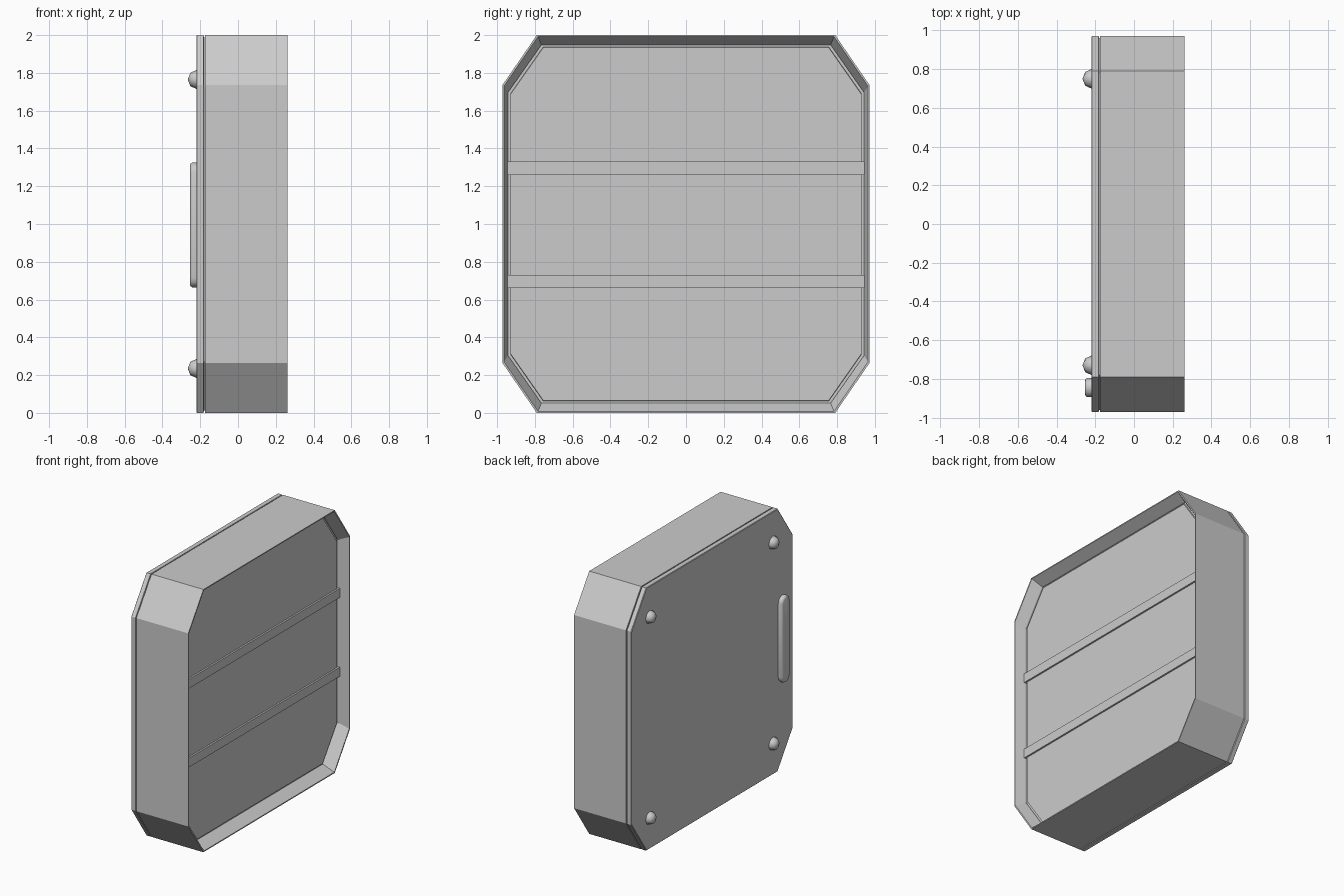
import bpy, bmesh, math
from mathutils import Matrix

if "Cube" in bpy.data.objects:
    bpy.data.objects.remove(bpy.data.objects["Cube"])

# Chamfered outline, half sizes in (y, z) around the centre at z = 1
OUTLINE = [(-0.79, -1), (0.79, -1), (0.972, -0.735), (0.972, 0.735),
           (0.79, 1), (-0.79, 1), (-0.972, 0.735), (-0.972, -0.735)]


def finish(name, bm):
    bmesh.ops.recalc_face_normals(bm, faces=bm.faces[:])
    mesh = bpy.data.meshes.new(name)
    bm.to_mesh(mesh)
    bm.free()
    obj = bpy.data.objects.new(name, mesh)
    bpy.context.collection.objects.link(obj)
    return obj


def smooth(obj, angle):
    bpy.ops.object.select_all(action='DESELECT')
    obj.select_set(True)
    bpy.context.view_layer.objects.active = obj
    bpy.ops.object.shade_smooth_by_angle(angle=math.radians(angle))


def loft(name, outline, sections, zc=1.0, yc=0.0):
    """Skin sections (x, y scale, z scale) of one outline, capped at both ends."""
    bm = bmesh.new()
    rings = [[bm.verts.new((x, yc + y * sy, zc + z * sz)) for y, z in outline]
             for x, sy, sz in sections]
    n = len(outline)
    for a, b in zip(rings, rings[1:]):
        for i in range(n):
            j = (i + 1) % n
            bm.faces.new((a[i], a[j], b[j], b[i]))
    bm.faces.new(rings[0])
    bm.faces.new(rings[-1])
    return finish(name, bm)


# Frame with a thin flared rim, a narrow seam and the recessed panel
loft("frame", OUTLINE, [
    (-0.185, 0.988, 0.988), (-0.175, 0.988, 0.988), (-0.175, 1, 1),
    (0.262, 1, 1), (0.262, 0.992, 0.992), (0.185, 0.969, 0.948),
    (0.175, 0.969, 0.948), (0.175, 0.957, 0.937), (0.185, 0.955, 0.935)])

# Back cover
loft("back_cover", OUTLINE, [
    (-0.18, 0.988, 0.988), (-0.183, 1, 1), (-0.216, 1, 1), (-0.22, 0.996, 0.996)])

# Two raised bars across the panel
for i, z in enumerate((0.695, 1.295)):
    bm = bmesh.new()
    bmesh.ops.create_cube(bm, size=1, matrix=Matrix.Translation((0.187, 0, z))
                          @ Matrix.Diagonal((0.022, 1.89, 0.07, 1)))
    finish(f"panel_bar_{i + 1}", bm)

# Four domed feet on the back cover
for y in (-0.73, 0.75):
    for z in (0.235, 1.765):
        bm = bmesh.new()
        bmesh.ops.create_uvsphere(bm, u_segments=8, v_segments=4, radius=0.05,
                                  matrix=Matrix.Translation((-0.22, y, z))
                                  @ Matrix.Rotation(math.pi / 2, 4, 'Y')
                                  @ Matrix.Diagonal((1, 1, 0.92, 1)))
        bmesh.ops.bisect_plane(bm, geom=bm.verts[:] + bm.edges[:] + bm.faces[:],
                               plane_co=(-0.215, 0, 0), plane_no=(1, 0, 0),
                               clear_outer=True)
        smooth(finish("foot", bm), 50)

# Long rounded grip near one edge
grip = []
for k in range(14):
    a = math.pi * (k if k < 7 else k - 1) / 6
    grip.append((0.05 * math.cos(a), 0.05 * math.sin(a) + (0.28 if k < 7 else -0.28)))
smooth(loft("grip", grip, [(-0.215, 1, 1), (-0.242, 1, 1), (-0.25, 0.88, 0.985),
                           (-0.254, 0.65, 0.96)], zc=0.995, yc=-0.845), 50)
